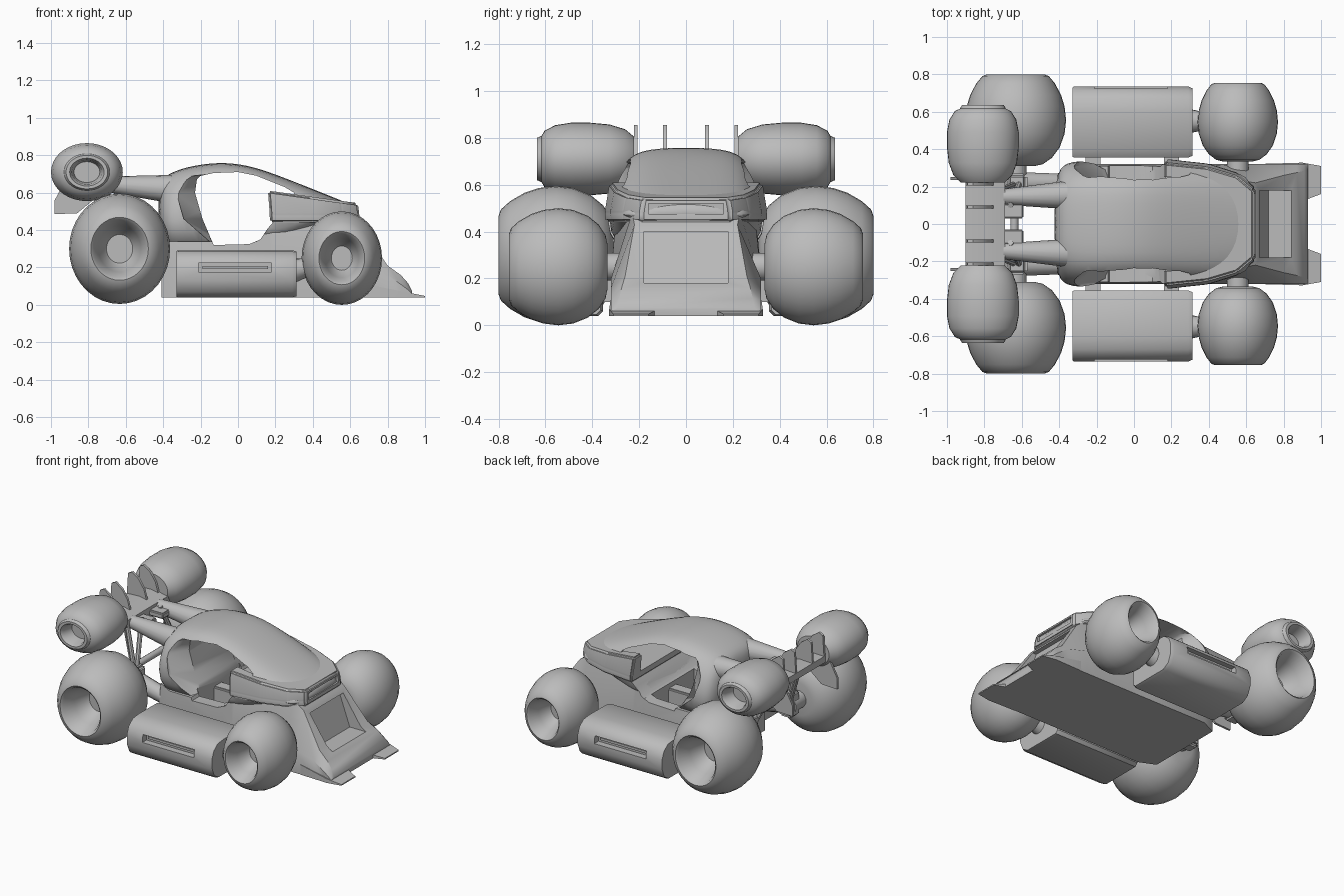
import bpy, bmesh, math
from mathutils import Vector

if "Cube" in bpy.data.objects:
    bpy.data.objects.remove(bpy.data.objects["Cube"])

grey = bpy.data.materials.new("plain grey")
grey.use_nodes = True
tone = (0.5, 0.5, 0.5, 1)
grey.diffuse_color = tone
grey.node_tree.nodes["Principled BSDF"].inputs["Base Color"].default_value = tone
parts = []
SIDES = (("left", 1), ("right", -1))


def make(name, verts, faces, bevel=0, segments=3):
    mesh = bpy.data.meshes.new(name)
    mesh.from_pydata(verts, [], faces)
    bm = bmesh.new()
    bm.from_mesh(mesh)
    bmesh.ops.remove_doubles(bm, verts=bm.verts, dist=0.0001)
    bmesh.ops.recalc_face_normals(bm, faces=bm.faces)
    if bevel:
        bmesh.ops.bevel(bm, geom=bm.edges[:], offset=bevel, segments=segments,
                        affect='EDGES', clamp_overlap=True)
    bm.to_mesh(mesh)
    bm.free()
    mesh.materials.append(grey)
    ob = bpy.data.objects.new(name, mesh)
    bpy.context.collection.objects.link(ob)
    parts.append(ob)
    return ob


def loft(name, rings, bevel=0):
    n = len(rings[0])
    verts = [v for r in rings for v in r]
    faces = [(k * n + i, k * n + (i + 1) % n, (k + 1) * n + (i + 1) % n, (k + 1) * n + i)
             for k in range(len(rings) - 1) for i in range(n)]
    faces += [tuple(range(n)), tuple(range(len(verts) - n, len(verts)))]
    return make(name, verts, faces, bevel)


def side_plate(name, pts, y0, y1, bevel=0):
    return loft(name, [[(x, y, z) for x, z in pts] for y in (y0, y1)], bevel)


def box(name, x0, x1, y0, y1, z0, z1, bevel=0):
    return side_plate(name, [(x0, z0), (x1, z0), (x1, z1), (x0, z1)], y0, y1, bevel)


def tube(name, a, b, r0, r1, sides=12):
    a, b = Vector(a), Vector(b)
    u = (b - a).orthogonal().normalized()
    w = (b - a).normalized().cross(u)
    turn = [2 * math.pi * i / sides for i in range(sides)]
    return loft(name, [[p + (u * math.cos(t) + w * math.sin(t)) * r for t in turn]
                       for p, r in ((a, r0), (b, r1))])


def lathe(name, profile, centre, rx, rz, half, side, sides=36):
    """Turn (radius, offset) pairs about the y axis, offsets pointing outward."""
    cx, cy, cz = centre
    turn = [2 * math.pi * i / sides for i in range(sides)]
    return loft(name, [[(cx + rx * r * math.cos(t), side * (cy + half * o),
                         cz + rz * r * math.sin(t)) for t in turn] for r, o in profile])


def apply_modifier(ob, mod):
    bpy.context.view_layer.objects.active = ob
    bpy.ops.object.modifier_apply(modifier=mod.name)


def cut(cutter, *targets):
    cutter.hide_render = True
    for ob in targets:
        mod = ob.modifiers.new("cut", 'BOOLEAN')
        mod.operation, mod.solver, mod.object = 'DIFFERENCE', 'EXACT', cutter
        apply_modifier(ob, mod)
    parts.remove(cutter)
    bpy.data.objects.remove(cutter)


def mirrored(half):
    return half + [(-y, z) for y, z in reversed(half)]


# Lower tub and sloping front: x, base width, waist height, top width, top height
tub = [(-.41, .27, .22, .25, .34), (-.3, .32, .24, .31, .34), (.1, .32, .22, .31, .34),
       (.18, .32, .22, .3, .45), (.58, .32, .2, .23, .48), (.65, .32, .2, .22, .43),
       (.8, .32, .16, .26, .21), (.87, .32, .11, .275, .16), (.91, .32, .08, .285, .115),
       (.93, .32, .06, .29, .075)]
lower_body = loft("lower_body", [
    [(x, y, z) for y, z in mirrored([(w, .04), (w, zm), (t, zt)])] for x, w, zm, t, zt in tub])
# Deep recess in the sloping front
cut(side_plate("front_recess_cutter", [(.64, .4), (1, .4), (1, .18), (.72, .18)],
               -.18, .18), lower_body)

# Rounded cabin: x, base width, base height, waist width, waist height, roof width, roof height
cabin = [(-.43, .26, .34, .28, .5, .2, .66), (-.36, .33, .24, .35, .52, .24, .71),
         (-.25, .33, .24, .35, .54, .26, .745), (-.1, .33, .24, .34, .54, .26, .765),
         (.05, .33, .24, .34, .54, .26, .75), (.2, .33, .26, .34, .53, .26, .7),
         (.4, .31, .4, .32, .51, .25, .62), (.55, .28, .44, .28, .49, .23, .56),
         (.65, .24, .44, .24, .47, .2, .52)]
cabin_shell = loft("cabin_shell", [
    [(x, y, z) for y, z in mirrored([(wb, zb), (wm, zm), (wt, zt - .03), (wt * .5, zt)])]
    for x, wb, zb, wm, zm, wt, zt in cabin])
smooth = cabin_shell.modifiers.new("round", 'SUBSURF')
smooth.levels = 2
apply_modifier(cabin_shell, smooth)

# Wraparound nose with lamp housings
plan = [(.17, .345), (.4, .32), (.56, .27), (.65, .19)]
outline = plan + [(x, -y) for x, y in reversed(plan)]
nose = loft("nose", [[(x, y, .44) for x, y in outline],
                     [(x, y * 1.01, .48) for x, y in outline],
                     [(x - .01, y * .95, .635 - x * .14) for x, y in outline]], .012)
cut(box("nose_slot_cutter", .63, .7, -.16, .16, .475, .52), nose)

# Door openings, flared pillars, sunken floor and the hollow over the dashboard
door = [(-.2, .69), (-.13, .705), (0, .71), (.1, .69), (.25, .63), (.3, .6), (.3, .46),
        (.2, .455), (.16, .41), (.12, .35), (.06, .325), (-.13, .32), (-.19, .46),
        (-.23, .6), (-.22, .67)]
cut(side_plate("door_cutter", door, -.6, .6), cabin_shell, lower_body)
flared = [(x - .1 if x < -.15 else x, z) for x, z in door]
for label, s in SIDES:
    cut(loft("pillar_cutter", [[(x, s * y, z) for x, z in pts] for y, pts in
                               ((.2, door), (.31, flared), (.4, flared))]), cabin_shell)
cut(box("floor_cutter", -.15, .1, -.23, .23, .2, .4), cabin_shell, lower_body)
cut(side_plate("dashboard_cutter", [(.08, .49), (.44, .49), (.44, .555), (.25, .625),
                                    (.08, .68)], -.25, .25), cabin_shell, nose)
box("centre_console", -.16, .12, -.045, .045, .18, .31, .01)

# Normalised wheel section: radius, offset from the middle plane
tyre = [(.02, .2), (.26, .2), (.3, .26), (.42, .6), (.52, .95), (.57, 1), (.66, .96),
        (.78, .8), (.9, .55), (.97, .3), (1, 0), (.97, -.3), (.87, -.6),
        (.72, -.82), (.54, -.96), (.38, -1), (.02, -1)]
thruster = [(.02, .55), (.36, .55), (.42, .9), (.48, 1), (.58, 1), (.64, .9), (.78, .84),
            (.93, .62), (1, .3), (1, -.1), (.95, -.5), (.82, -.82), (.62, -1), (.02, -1)]

for label, s in SIDES:
    # Wheels and axles
    for end, centre, rx, rz, half in (("rear", (-.633, .555, .3), .27, .295, .245),
                                      ("front", (.555, .545, .25), .215, .25, .21)):
        x, y, z = centre
        lathe(f"{label}_{end}_wheel", tyre, centre, rx, rz, half, s)
        tube(f"{label}_{end}_axle", (x, s * .2, z), (x, s * y, z), .06, .06)

    # Rear thrusters
    lathe(f"{label}_thruster", thruster, (-.808, .43, .71), .192, .155, .207, s)

    # Side pods with a long slot, mounts and front joint
    section = [(.355, .06), (.375, .04), (.66, .04), (.71, .07), (.735, .13), (.735, .2),
               (.715, .25), (.67, .285), (.6, .292), (.4, .29), (.355, .26)]
    pod = loft(f"{label}_side_pod", [
        [(x, s * (.55 + (y - .55) * k), .166 + (z - .166) * k) for y, z in section]
        for x, k in ((-.33, .97), (-.32, 1), (.29, 1), (.312, .95))])
    cut(box("slot_cutter", -.21, .18, s * .69, s * .8, .175, .225), pod)
    box(f"{label}_slot_bar", -.19, .16, s * .68, s * .7, .192, .208)
    for x in (-.22, .2):
        box(f"{label}_pod_mount", x - .04, x + .04, s * .29, s * .38, .1, .2)
    tube(f"{label}_pod_joint", (.28, s * .55, .18), (.37, s * .55, .2), .07, .05)

    # Rear booms, arms, suspension blocks and struts
    tube(f"{label}_boom", (-.36, s * .155, .62), (-.7, s * .145, .645), .075, .042, 16)
    tube(f"{label}_trailing_arm", (-.38, s * .22, .24), (-.63, s * .22, .3), .05, .06)
    box(f"{label}_suspension_block", -.68, -.57, s * .17, s * .27, .22, .4, .02)
    for x0, y0, x1, y1 in ((-.72, .18, -.62, .22), (-.8, .1, -.64, .2), (-.66, .1, -.6, .25)):
        tube(f"{label}_strut", (x0, s * y0, .67), (x1, s * y1, .3), .016, .016, 8)
    box(f"{label}_wing_bracket", -.7, -.59, s * .03, s * .11, .62, .66, .008)

    # Wing end plates and upright fins
    side_plate(f"{label}_end_plate", [(-.98, .485), (-.86, .49), (-.75, .58), (-.7, .72),
                                      (-.9, .71), (-.98, .56)], s * .235, s * .25)
    for y in (.09, .215):
        side_plate(f"{label}_fin", [(-.9, .69), (-.75, .69), (-.77, .76), (-.81, .82),
                                    (-.86, .855), (-.89, .84)], s * (y - .008), s * (y + .008))

    # Front splitter corner
    corner = [(.7, .322), (.9, .328), (1, .31), (1, .16), (.92, .13), (.7, .13)]
    loft(f"{label}_splitter", [[(x, s * y, .04) for x, y in corner],
                               [(x, s * y, .048 + (1 - x) * .2) for x, y in corner]])

# Rear wing, cross tube and centre splitter
side_plate("rear_wing", [(-.9, .655), (-.69, .635), (-.69, .68), (-.8, .705), (-.9, .7)],
           -.245, .245)
tube("cross_tube", (-.64, -.2, .38), (-.64, .2, .38), .022, .022)
box("centre_splitter", .85, .925, -.2, .2, .04, .07)

for ob in parts:
    ob.data.shade_smooth()
    ob.data.set_sharp_from_angle(angle=math.radians(35))
